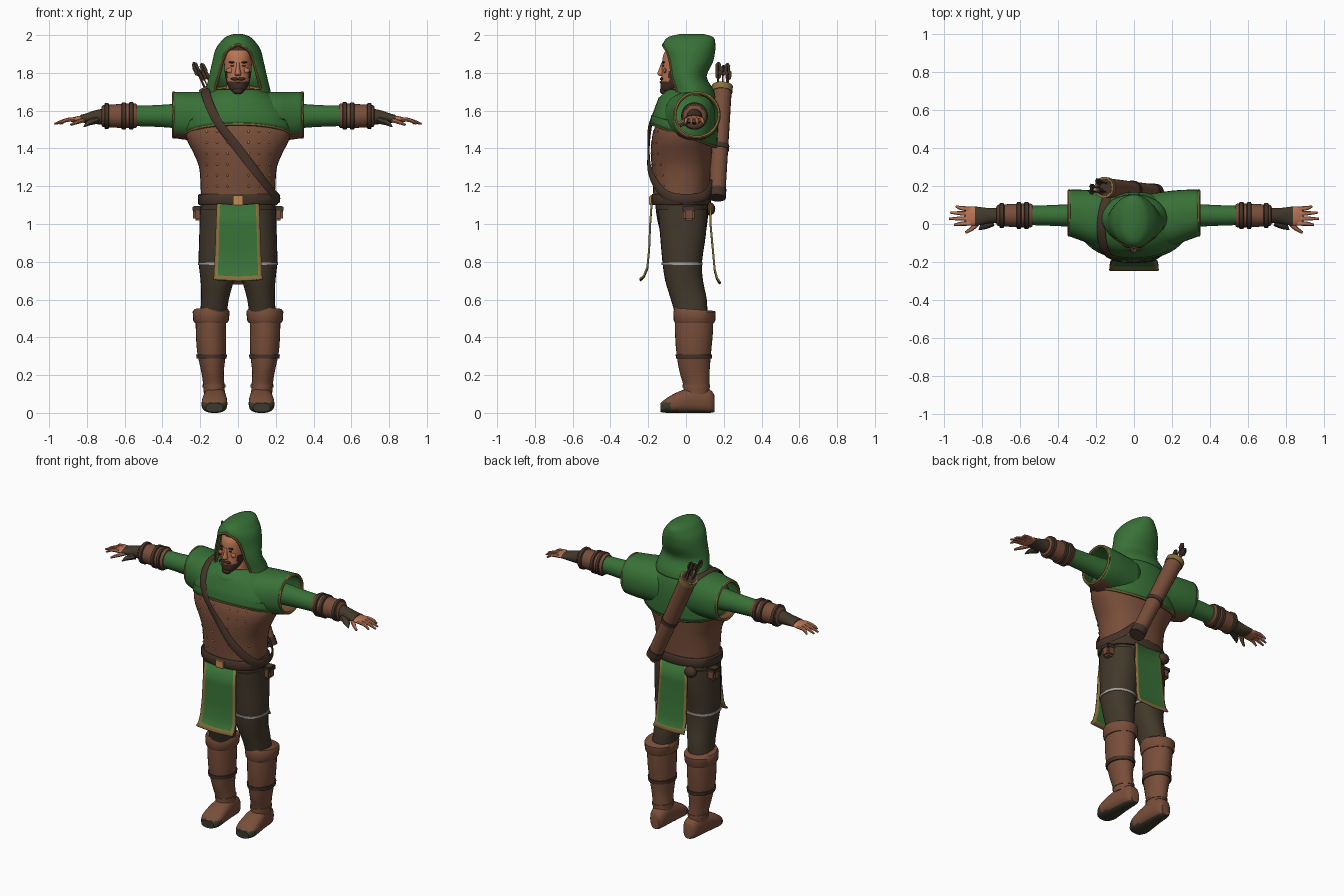
import bpy, bmesh, math
from mathutils import Vector
from mathutils.bvhtree import BVHTree

if "Cube" in bpy.data.objects:
    bpy.data.objects.remove(bpy.data.objects["Cube"])


def material(name, *rgb):
    m = bpy.data.materials.new(name)
    m.use_nodes = True
    m.diffuse_color = (*rgb, 1)
    m.node_tree.nodes["Principled BSDF"].inputs["Base Color"].default_value = (*rgb, 1)
    return m


GREEN = material("forest green cloth", .04, .165, .038)
LEATHER = material("brown leather", .19, .076, .042)
DARK = material("dark brown cloth", .055, .04, .024)
STRAP = material("dark strap leather", .06, .034, .022)
GOLD = material("dull gold trim", .24, .16, .045)
SKIN = material("skin", .5, .18, .09)
HAIR = material("hair", .05, .025, .017)
GREY = material("pale grey band", .38, .35, .33)
BRASS = material("brass", .55, .26, .08)
SOLE = material("mossy sole", .045, .042, .026)


def finish(name, bm, mats, rule=None, mirror=False, thick=0):
    bmesh.ops.remove_doubles(bm, verts=bm.verts[:], dist=1e-5)
    bmesh.ops.recalc_face_normals(bm, faces=bm.faces[:])
    mesh = bpy.data.meshes.new(name)
    bm.to_mesh(mesh)
    bm.free()
    for m in mats:
        mesh.materials.append(m)
    for f in mesh.polygons:
        f.material_index = int(rule(f.center)) if rule else 0
    mesh.shade_smooth()
    mesh.set_sharp_from_angle(angle=math.radians(42))
    ob = bpy.data.objects.new(name, mesh)
    bpy.context.scene.collection.objects.link(ob)
    if thick:
        mod = ob.modifiers.new("thickness", "SOLIDIFY")
        mod.thickness, mod.offset = thick, 0
    if mirror:
        ob.modifiers.new("mirror", "MIRROR")
    return ob


def skin(name, rings, mats, caps=(True, True), round_=True, loop=False, **kw):
    """Join neighbouring rings of points with quads."""
    bm = bmesh.new()
    vs = [[bm.verts.new(p) for p in r] for r in rings]
    n = len(vs[0])
    pairs = list(zip(vs, vs[1:])) + ([(vs[-1], vs[0])] if loop else [])
    for a, b in pairs:
        for i in range(n if round_ else n - 1):
            j = (i + 1) % n
            bm.faces.new((a[i], a[j], b[j], b[i]))
    for ring, on in zip((vs[0], vs[-1]), caps):
        if on and not loop:
            bm.faces.new(ring)
    return finish(name, bm, mats, **kw)


def spline(st, k):
    """Catmull-Rom refinement of a list of tuples."""
    out = []
    for i in range(len(st) - 1):
        p0, p1, p2, p3 = st[max(i - 1, 0)], st[i], st[i + 1], st[min(i + 2, len(st) - 1)]
        for s in range(k):
            t = s / k
            out.append(tuple(.5 * (2 * b + (c - a) * t + (2 * a - 5 * b + 4 * c - d) * t * t
                                   + (3 * b - a - 3 * c + d) * t ** 3)
                             for a, b, c, d in zip(p0, p1, p2, p3)))
    return out + [st[-1]]


def ring(axis, s, n=28, p=2):
    """Superellipse: position, centre a, centre b, radius a, radius b, tilt."""
    t, a, b, ra, rb, tilt = (tuple(s) + (0,))[:6]
    pts = []
    for i in range(n):
        w = math.tau * i / n
        c, d = math.cos(w), math.sin(w)
        u = a + ra * math.copysign(abs(c) ** (2 / p), c)
        v = b + rb * math.copysign(abs(d) ** (2 / p), d)
        h = t + tilt * d
        pts.append({"x": (h, u, v), "y": (u, h, v), "z": (u, v, h)}[axis])
    return pts


def loft(name, axis, st, *mats, k=3, n=28, p=2, **kw):
    return skin(name, [ring(axis, s, n, p) for s in spline(st, k)], mats, **kw)


def sweep(name, st, mat, k=3, n=8, ref=None, loop=False, **kw):
    """Sweep an ellipse (thickness, width) along a path."""
    st = st if loop else spline(st, k)
    P = [Vector(s[:3]) for s in st]
    rings = []
    for i, s in enumerate(st):
        nxt = P[(i + 1) % len(P)] if loop else P[min(i + 1, len(P) - 1)]
        t = (nxt - P[i - 1 if loop else max(i - 1, 0)]).normalized()
        r = Vector(ref) if ref else Vector((s[0], s[1], 3 * max(0, s[2] - 1.5)))
        a = (r - t * r.dot(t)).normalized()
        b = t.cross(a)
        rings.append([P[i] + a * s[3] * math.cos(math.tau * j / n)
                      + b * s[4] * math.sin(math.tau * j / n) for j in range(n)])
    return skin(name, rings, [mat], loop=loop, **kw)


def cord(name, axis, s, r, mat, **kw):
    return sweep(name, [(*p, r, r) for p in ring(axis, s, 36)], mat, n=6, loop=True, **kw)


def blob(name, loc, size, mat, **kw):
    bm = bmesh.new()
    bmesh.ops.create_uvsphere(bm, u_segments=12, v_segments=8, radius=1)
    for v in bm.verts:
        v.co = Vector(loc) + Vector(a * b for a, b in zip(v.co, size))
    return finish(name, bm, [mat], **kw)


def box(name, loc, size, mat, **kw):
    bm = bmesh.new()
    bmesh.ops.create_cube(bm, size=1)
    for v in bm.verts:
        v.co = Vector(loc) + Vector(a * b for a, b in zip(v.co, size))
    bmesh.ops.bevel(bm, geom=bm.edges[:], offset=min(size) * .2, segments=2, affect="EDGES")
    return finish(name, bm, [mat], **kw)


def surface(ob):
    tree = BVHTree.FromPolygons([v.co for v in ob.data.vertices], [f.vertices[:] for f in ob.data.polygons])
    return lambda x, z: tree.ray_cast(Vector((x, -1, z)), Vector((0, 1, 0)))[0]


# Legs, boots and feet
loft("hips", "z", [(.95, 0, -.015, .19, .12), (1.05, 0, -.02, .2, .137), (1.15, 0, -.025, .195, .14)], DARK, p=2.3)
loft("trouser_leg", "z", [(.48, .135, .035, .07, .08), (.6, .122, .015, .073, .095), (.7, .11, -.01, .088, .1),
                          (.8, .105, -.02, .103, .105), (.95, .1, -.016, .105, .122), (1.08, .1, -.02, .1, .13)],
     DARK, p=2.2, mirror=True)
loft("thigh_band", "z", [(.783, .106, -.021, .107, .109), (.797, .106, -.021, .107, .11)], GREY, k=1, p=2.2, mirror=True)
loft("boot_shaft", "z", [(.1, .125, .055, .056, .07), (.15, .128, .055, .056, .07), (.22, .135, .045, .06, .08),
                         (.32, .14, .041, .076, .092), (.42, .143, .042, .08, .1), (.5, .143, .043, .081, .102)],
     LEATHER, mirror=True)
loft("boot_cuff", "z", [(.475, .143, .045, .086, .102), (.49, .143, .045, .094, .11), (.535, .142, .045, .098, .112, -.008),
                        (.548, .142, .045, .09, .105, -.008)], LEATHER, k=1, mirror=True)
loft("boot_strap", "z", [(.288, .14, .042, .079, .095), (.31, .14, .042, .082, .097)], STRAP, k=1, mirror=True)
loft("ankle_strap", "z", [(.135, .127, .055, .06, .073), (.15, .127, .055, .06, .073)], LEATHER, k=1, mirror=True)
loft("foot", "y", [(.15, .118, .05, .03, .045), (.125, .12, .062, .048, .062), (.05, .122, .07, .058, .07),
                   (-.04, .124, .056, .067, .056), (-.1, .125, .04, .066, .04), (-.135, .125, .028, .045, .024)],
     LEATHER, SOLE, p=2.5, mirror=True,
     rule=lambda c: c.z < .014 or (c.y < -.075 and c.z < .055))

# Torso, shoulder mantle and belt
vest = loft("vest", "z", [(1.12, 0, -.025, .195, .147), (1.2, 0, -.025, .198, .15), (1.3, 0, -.025, .206, .157),
                          (1.38, 0, -.024, .238, .162), (1.44, 0, -.02, .268, .162), (1.5, 0, -.015, .275, .155),
                          (1.58, 0, -.01, .23, .12)], LEATHER, p=2.3, n=36)
hem = (1.47, 0, -.012, .282, .172, -.06)
loft("mantle", "z", [hem, (1.55, 0, -.008, .28, .172, -.045), (1.62, 0, 0, .24, .158, -.02), (1.67, 0, .005, .19, .14),
                     (1.71, 0, .01, .12, .1)], GREEN, n=36, p=2.1, caps=(False, False), thick=.01)
cord("mantle_trim", "z", hem, .009, GOLD)
loft("shoulder_sleeve", "x", [(.08, .02, 1.565, .135, .125), (.2, .03, 1.57, .14, .125), (.27, .045, 1.572, .13, .122),
                              (.34, .058, 1.577, .117, .117)], GREEN, LEATHER, n=32, p=2.3, caps=(False, False),
     thick=.01, mirror=True, rule=lambda c: c.z < 1.485 and c.y < .1)
cord("shoulder_trim", "x", (.34, .058, 1.577, .117, .117), .009, GOLD, mirror=True)
loft("belt", "z", [(1.1, 0, -.025, .206, .153), (1.108, 0, -.025, .213, .158), (1.152, 0, -.025, .212, .158),
                   (1.16, 0, -.025, .204, .152)], STRAP, k=1, p=2.3)
box("belt_buckle", (0, -.185, 1.125), (.055, .02, .05), BRASS)
box("side_pouch", (.208, .015, 1.055), (.058, .06, .075), LEATHER, mirror=True)
box("pouch_flap", (.21, .015, 1.08), (.063, .066, .03), STRAP, mirror=True)
blob("back_pouch", (-.12, .125, 1.08), (.04, .03, .035), STRAP)
hit = surface(vest)
for x in (.055, .11, .165):
    for row in range(6):
        p = hit(x, 1.2 + .058 * row)
        blob("vest_stud", p, (.006, .005, .006), BRASS, mirror=True)

# Hanging cloth panels with a gold border
def panel(name, rows):
    cols = (-1, -.84, -.4, 0, .4, .84, 1)
    rings = [[(c * w, y, z - .008 * (1 - c * c)) for c in cols] for z, y, w in rows]
    low = rows[-2][0]
    edge = min(w for _, _, w in rows) * .85
    skin(name, rings, [GREEN, GOLD], caps=(False, False), round_=False, thick=.01,
         rule=lambda c: c.z < low - .005 or abs(c.x) > edge)


panel("front_tabard", [(1.11, -.182, .112), (1, -.19, .117), (.87, -.195, .121), (.77, -.205, .126),
                       (.728, -.222, .128), (.708, -.243, .13)])
panel("back_tabard", [(1.11, .128, .095), (1, .13, .1), (.87, .142, .103), (.76, .152, .107),
                      (.715, .164, .108), (.69, .18, .11)])

# Arms, bracers and hands
loft("sleeve", "x", [(.18, .045, 1.572, .07, .075), (.3, .045, 1.572, .062, .067), (.42, .045, 1.572, .055, .058),
                     (.57, .045, 1.572, .05, .053)], GREEN, mirror=True)
loft("bracer", "x", [(.535, .045, 1.573, .058, .06), (.545, .045, 1.573, .064, .066), (.63, .045, 1.572, .061, .063),
                     (.715, .045, 1.571, .056, .058), (.722, .045, 1.571, .048, .05)], LEATHER, k=1, mirror=True)
for x, r in ((.565, .067), (.605, .066), (.695, .062)):
    loft("bracer_strap", "x", [(x - .013, .045, 1.572, r - .004, r - .002), (x - .009, .045, 1.572, r + .004, r + .006),
                               (x + .009, .045, 1.572, r + .004, r + .006), (x + .013, .045, 1.572, r - .004, r - .002)],
         STRAP, k=1, mirror=True)
loft("glove", "x", [(.7, .045, 1.57, .042, .044), (.76, .044, 1.565, .04, .036), (.8, .042, 1.56, .046, .027),
                    (.835, .042, 1.558, .05, .019)], DARK, mirror=True)
sweep("glove_point", [(.75, .015, 1.55, .02, .03), (.79, -.01, 1.535, .014, .02), (.815, -.03, 1.515, .003, .003)],
      DARK, ref=(0, 0, 1), mirror=True)
loft("palm", "x", [(.82, .042, 1.558, .046, .017), (.85, .042, 1.555, .05, .016), (.885, .042, 1.55, .046, .011)],
     SKIN, mirror=True)
for i, tip in enumerate((.945, .972, .965, .935)):
    y = .004 + .025 * i
    sweep("finger", [(.86, y, 1.555, .011, .013), (.91, y * 1.1 - .003, 1.55, .01, .011),
                     (tip, y * 1.3 - .01, 1.53, .005, .006)], SKIN, ref=(0, 0, 1), mirror=True)
sweep("thumb", [(.82, .01, 1.55, .013, .016), (.85, -.022, 1.54, .011, .012), (.885, -.045, 1.525, .006, .007)],
      SKIN, ref=(0, 0, 1), mirror=True)

# Head and face
loft("neck", "z", [(1.58, 0, -.02, .1, .09), (1.66, 0, -.02, .075, .075), (1.76, 0, -.015, .058, .06)], SKIN)
head = loft("head", "z", [(1.695, 0, -.095, .022, .025), (1.715, 0, -.082, .045, .052), (1.755, 0, -.055, .062, .078),
                          (1.8, 0, -.042, .07, .087), (1.85, 0, -.037, .073, .09), (1.9, 0, -.035, .071, .083),
                          (1.94, 0, -.03, .05, .06)], SKIN, HAIR, k=5, n=40,
            rule=lambda c: c.z < 1.752 or c.z > 1.915 or (abs(c.x) > .056 and c.z < 1.81) or c.y > -.02)
loft("nose", "z", [(1.783, 0, -.122, .012, .012), (1.793, 0, -.128, .017, .024), (1.82, 0, -.126, .011, .017),
                   (1.855, 0, -.122, .009, .008)], SKIN, n=12)
face = surface(head)
for part, x, z, size, mat in (("eye", .028, 1.838, (.013, .004, .005), HAIR),
                              ("eyebrow", .03, 1.856, (.02, .007, .0055), HAIR),
                              ("cheek", .042, 1.812, (.02, .008, .014), SKIN),
                              ("moustache", .017, 1.768, (.022, .01, .008), HAIR)):
    blob(part, face(x, z), size, mat, mirror=True)
blob("lower_lip", face(0, 1.752), (.015, .007, .005), SKIN)
blob("beard_tip", (0, -.115, 1.705), (.03, .024, .02), HAIR)

# Hood, its trim and the cowl: height, centre y, radii, opening half angle
hood = spline([(1.67, .03, .172, .12, 52), (1.71, .028, .165, .112, 48), (1.78, .003, .148, .1, 44),
               (1.86, .014, .13, .123, 39), (1.92, .016, .115, .133, 28), (1.955, .017, .092, .132, 0),
               (1.985, .025, .062, .115, 0), (2, .03, .022, .06, 0)], 3)
rings = []
for z, cy, rx, ry, gap in hood:
    g = math.radians(max(gap, 0))
    sweep_angles = [g + (math.tau - 2 * g) * i / 36 for i in range(37)]
    rings.append([(rx * math.sin(w), cy - ry * math.cos(w), z) for w in sweep_angles])
skin("hood", rings, [GREEN], caps=(False, True), round_=False, thick=.012)
edge = [r for r, s in zip(rings, hood) if s[4] > 3]
sweep("hood_trim", [(*r[0], .008, .011) for r in edge] + [(0, -.117, 1.95, .008, .011)]
      + [(*r[-1], .008, .011) for r in reversed(edge)], GOLD, k=1)
lip = (1.695, 0, -.005, .15, .125, .03)
loft("cowl", "z", [(1.59, 0, -.005, .19, .155), (1.64, 0, -.003, .178, .145, .012), (1.675, 0, -.005, .165, .137, .025),
                   lip], GREEN, caps=(False, False), thick=.01, n=36)
cord("cowl_trim", "z", lip, .009, GOLD)

# Shoulder strap
sweep("shoulder_strap", [(x, y, z, .006, .024) for x, y, z in (
    (-.13, .17, 1.66), (-.16, .08, 1.705), (-.172, -.03, 1.705), (-.155, -.135, 1.64), (-.1, -.187, 1.53),
    (0, -.198, 1.4), (.1, -.188, 1.27), (.185, -.12, 1.165), (.218, -.02, 1.135), (.18, .1, 1.15),
    (.1, .14, 1.22))], STRAP, k=5)

# Quiver and arrows
foot, top = Vector((.11, .165, 1.15)), Vector((-.155, .192, 1.725))


def along(t, r):
    return (*foot.lerp(top, t), r, r)


for part, a, b, r1, r2, mat in (("quiver", 0, 1, .043, .051, LEATHER), ("quiver_base", -.02, .06, .047, .047, STRAP),
                                ("quiver_band", .42, .46, .051, .052, STRAP), ("quiver_rim", .955, 1.01, .055, .056, GOLD),
                                ("quiver_mouth", 1, 1.013, .045, .045, STRAP)):
    sweep(part, [along(a, r1), along(b, r2)], mat, k=1, n=20, ref=(0, 1, 0))
for dx, dy, reach in ((-.025, 0, 1.2), (.018, .022, 1.22), (.015, -.024, 1.17), (-.005, .03, 1.16), (-.02, -.026, 1.23)):
    off = Vector((dx, dy, 0))
    path = [foot.lerp(top, t) + off for t in (.9, reach - .1, reach - .08, reach - .02, reach)]
    sweep("arrow_shaft", [(*path[0], .004, .004), (*path[4], .004, .004)], LEATHER, k=1, n=6, ref=(0, 1, 0))
    for ref in ((0, 1, 0), (1, 0, 0)):
        sweep("arrow_feather", [(*path[1], .002, .003), (*path[2], .002, .015), (*path[3], .002, .015),
                                (*path[4], .002, .004)], DARK, k=1, n=4, ref=ref)
